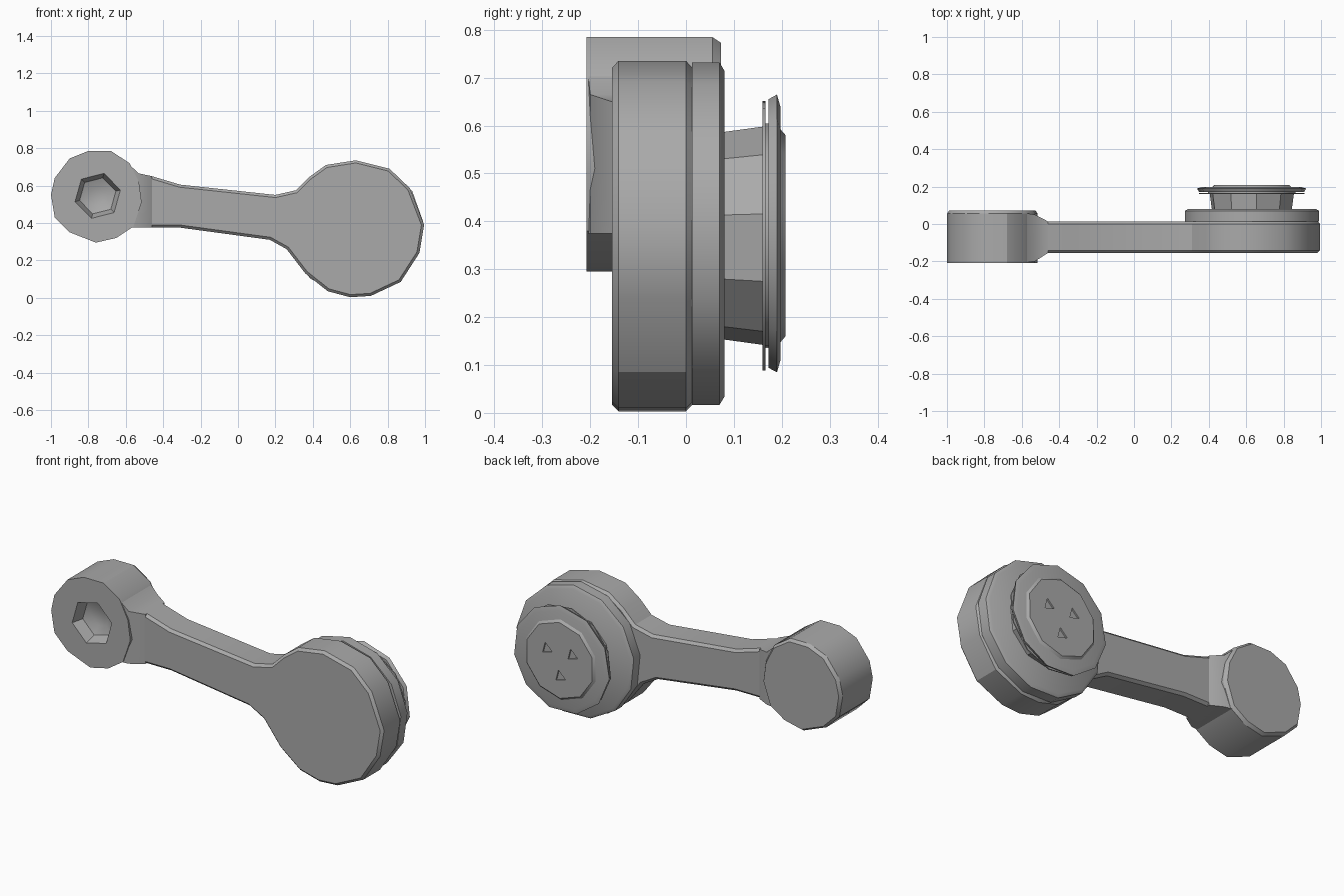
import bpy, bmesh, math
from mathutils import Vector

if "Cube" in bpy.data.objects:
    bpy.data.objects.remove(bpy.data.objects["Cube"])

grey = bpy.data.materials.new("plain grey")
grey.use_nodes = True
colour = (0.4, 0.4, 0.4, 1)
grey.diffuse_color = colour
grey.node_tree.nodes["Principled BSDF"].inputs["Base Color"].default_value = colour

HEAD = (0.63, 0.37)
GRIP = (-0.75, 0.545)


def loft(name, rings):
    """Skin a list of equal-length rings and close both ends."""
    bm = bmesh.new()
    loops = [[bm.verts.new(p) for p in ring] for ring in rings]
    for a, b in zip(loops, loops[1:]):
        for i in range(len(a)):
            j = (i + 1) % len(a)
            bm.faces.new((a[i], a[j], b[j], b[i]))
    bm.faces.new(loops[0])
    bm.faces.new(loops[-1])
    bmesh.ops.recalc_face_normals(bm, faces=bm.faces)
    mesh = bpy.data.meshes.new(name)
    bm.to_mesh(mesh)
    bm.free()
    obj = bpy.data.objects.new(name, mesh)
    mesh.materials.append(grey)
    bpy.context.collection.objects.link(obj)
    return obj


def slab(name, outline, front, back):
    return loft(name, [[(x, y, z) for x, z in outline] for y in (front, back)])


def disc(name, centre, sides, profile, turn=0.0):
    """Turned part along y; profile holds (y, radius) pairs."""
    rings = []
    for y, r in profile:
        angles = [turn + math.tau * i / sides for i in range(sides)]
        rings.append([(centre[0] + r * math.cos(a), y, centre[1] + r * math.sin(a))
                      for a in angles])
    return loft(name, rings)


def activate(obj):
    bpy.ops.object.select_all(action="DESELECT")
    obj.select_set(True)
    bpy.context.view_layer.objects.active = obj


def bevel(obj, width):
    mod = obj.modifiers.new("rounded edge", "BEVEL")
    mod.width = width
    mod.segments = 1
    mod.limit_method = "ANGLE"
    mod.angle_limit = math.radians(60)
    activate(obj)
    bpy.ops.object.modifier_apply(modifier=mod.name)


def cut(obj, cutter):
    mod = obj.modifiers.new("recess", "BOOLEAN")
    mod.object = cutter
    mod.operation = "DIFFERENCE"
    mod.solver = "EXACT"
    activate(obj)
    bpy.ops.object.modifier_apply(modifier=mod.name)
    bpy.data.objects.remove(cutter)


# Arm running into the large round head
arm_outline = [(-0.6, 0.66), (-0.46, 0.65), (-0.31, 0.605), (0.2, 0.55), (0.31, 0.575),
               (0.38, 0.645), (0.47, 0.71), (0.63, 0.735), (0.81, 0.69), (0.92, 0.585),
               (0.995, 0.39), (0.97, 0.24), (0.87, 0.085), (0.71, 0.01), (0.6, 0.003),
               (0.48, 0.035), (0.36, 0.13), (0.26, 0.26), (0.17, 0.31), (-0.31, 0.375),
               (-0.6, 0.375)]
arm = slab("arm_and_large_head", arm_outline, -0.155, 0.014)
bevel(arm, 0.014)

# Small head with a rounded back edge
grip_outline = [(-1.0, 0.55), (-0.98, 0.64), (-0.9, 0.745), (-0.8, 0.785), (-0.68, 0.785),
                (-0.58, 0.72), (-0.53, 0.62), (-0.515, 0.51), (-0.56, 0.38),
                (-0.65, 0.32), (-0.76, 0.295), (-0.9, 0.35), (-0.98, 0.43)]


def grip_ring(y, scale):
    return [(GRIP[0] + (x - GRIP[0]) * scale, y, GRIP[1] + (z - GRIP[1]) * scale)
            for x, z in grip_outline]


small_head = loft("small_head", [grip_ring(-0.208, 1), grip_ring(0.055, 1),
                                 grip_ring(0.073, 0.95)])
cut(small_head, disc("recess_cutter", GRIP, 6,
                     [(-0.25, 0.125), (-0.208, 0.125), (-0.15, 0.1), (-0.13, 0.05)], 0.25))


# Tapered neck between small head and arm
def neck_ring(x, front, back, low, high):
    return [(x, front, low), (x, back, low), (x, back, high), (x, front, high)]


loft("neck", [neck_ring(-0.59, -0.206, 0.06, 0.375, 0.72),
              neck_ring(-0.53, -0.2, 0.05, 0.375, 0.665),
              neck_ring(-0.46, -0.155, 0.014, 0.375, 0.65)])

# Stepped back stack: collar, hub, rim plates and cap
disc("collar", HEAD, 13, [(0.013, 0.362), (0.07, 0.362), (0.08, 0.345)], 0.1)
disc("hub", HEAD, 10, [(0.078, 0.218), (0.165, 0.23)], 0.2)
disc("rim_inner_plate", HEAD, 12, [(0.16, 0.285), (0.166, 0.285)], 0.15)
disc("rim_core", HEAD, 12, [(0.165, 0.24), (0.175, 0.24)], 0.3)
disc("rim_outer_plate", HEAD, 11, [(0.172, 0.285), (0.19, 0.295), (0.197, 0.27)], 0.4)
cap = disc("cap", HEAD, 10, [(0.195, 0.225), (0.208, 0.21)], 0.3)

# Three small triangular notches in the cap
for i in range(3):
    a = math.tau * i / 3 + 0.5
    spot = (HEAD[0] + 0.09 * math.cos(a), HEAD[1] + 0.09 * math.sin(a))
    cut(cap, disc("notch_cutter", spot, 3, [(0.199, 0.035), (0.22, 0.035)], a + 0.8))

for obj in bpy.context.collection.objects:
    if obj.type == "MESH" and grey.name in obj.data.materials:
        activate(obj)
        bpy.ops.object.shade_smooth_by_angle(angle=math.radians(32))
